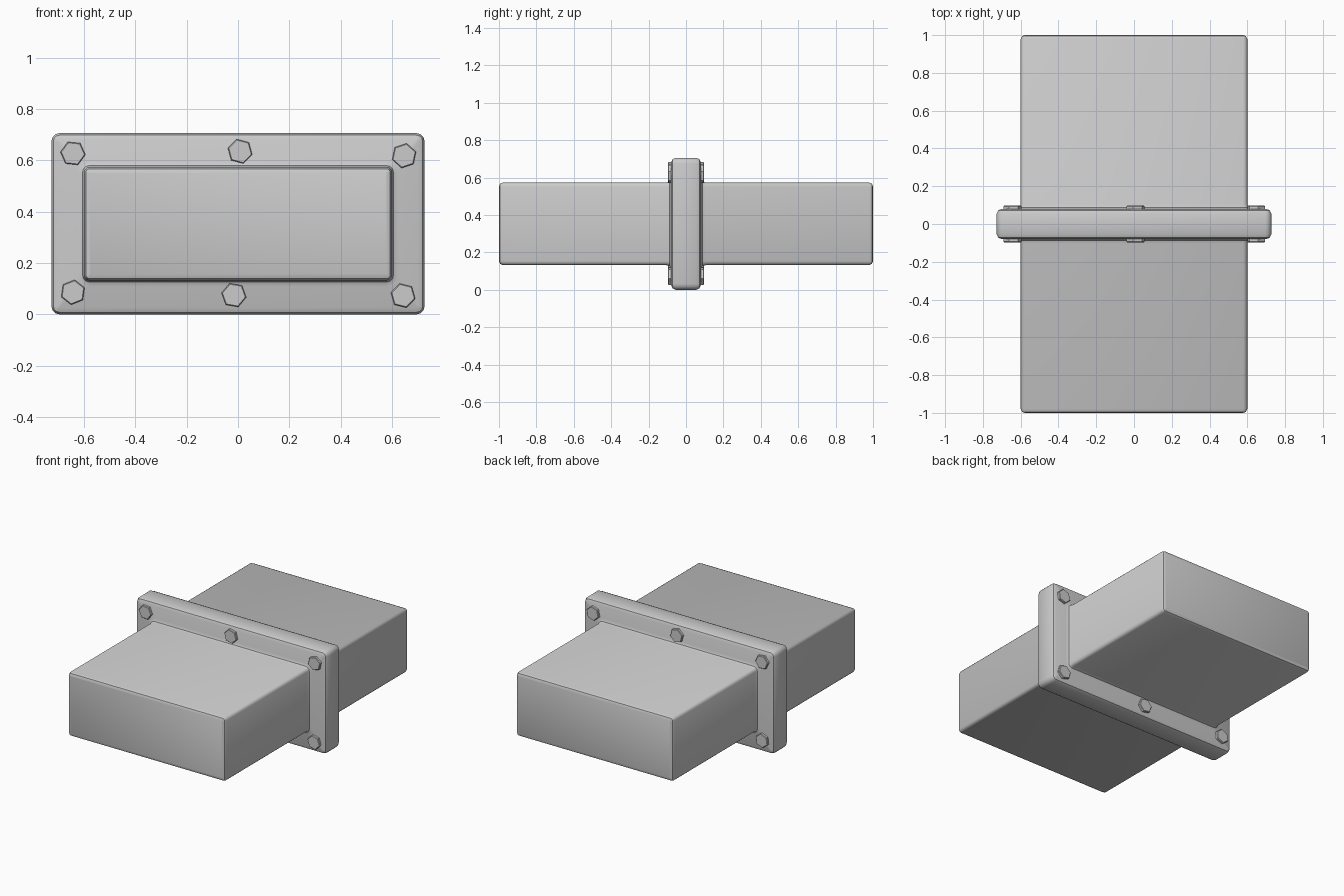
import bpy, bmesh, math

if "Cube" in bpy.data.objects:
    bpy.data.objects.remove(bpy.data.objects["Cube"])

ZC = 0.353


def finish(name, bm, angle=40):
    bmesh.ops.recalc_face_normals(bm, faces=bm.faces)
    me = bpy.data.meshes.new(name)
    bm.to_mesh(me)
    bm.free()
    ob = bpy.data.objects.new(name, me)
    bpy.context.collection.objects.link(ob)
    bpy.context.view_layer.objects.active = ob
    ob.select_set(True)
    bpy.ops.object.shade_smooth_by_angle(angle=math.radians(angle))
    ob.select_set(False)
    return ob


def ring(bm, y, hx, hz, r, segs=3):
    """Rounded rectangle in the XZ plane."""
    verts = []
    for q, (sx, sz) in enumerate(((1, 1), (-1, 1), (-1, -1), (1, -1))):
        for i in range(segs + 1):
            a = math.pi / 2 * (q + i / segs)
            verts.append(bm.verts.new((sx * (hx - r) + r * math.cos(a), y,
                                       ZC + sz * (hz - r) + r * math.sin(a))))
    return verts


# duct and flange: one loft, half outline mirrored to the other side
W, H, FW, FH = 0.6, 0.221, 0.727, 0.353
half = [(-1.0, -0.022, 0), (-0.994, -0.007, 0), (-0.978, 0, 0),
        (-0.105, 0, 0), (-0.088, 0.006, 0), (-0.08, 0.024, 0),
        (-0.08, -0.026, 1), (-0.072, -0.008, 1), (-0.054, 0, 1)]
profile = half + [(-y, d, f) for y, d, f in reversed(half)]
bm = bmesh.new()
rings = []
for y, d, f in profile:
    hx, hz, r = (FW, FH, 0.032) if f else (W, H, 0.022)
    rings.append(ring(bm, y, hx + d, hz + d, max(r + d, 0.003)))
for a, b in zip(rings, rings[1:]):
    n = len(a)
    for i in range(n):
        j = (i + 1) % n
        bm.faces.new((a[i], a[j], b[j], b[i]))
bm.faces.new(rings[0])
bm.faces.new(rings[-1])
finish("flanged_duct", bm)

# hexagonal bolt heads on both flange faces (x, z, turn in degrees)
bolts = [(-0.643, 0.627, 54), (0.008, 0.635, 45), (0.647, 0.618, 18),
         (-0.643, 0.086, 22), (-0.016, 0.075, 50), (0.643, 0.073, 46)]
for side, label in ((-1, "front"), (1, "back")):
    for k, (x, z, turn) in enumerate(bolts):
        bm = bmesh.new()
        loops = []
        for y, r in ((0.07, 0.049), (0.093, 0.049), (0.097, 0.045)):
            loops.append([bm.verts.new((x + r * math.cos(math.radians(turn + 60 * i)), side * y,
                                        z + r * math.sin(math.radians(turn + 60 * i))))
                          for i in range(6)])
        for a, b in zip(loops, loops[1:]):
            for i in range(6):
                j = (i + 1) % 6
                bm.faces.new((a[i], a[j], b[j], b[i]))
        bm.faces.new(loops[0])
        bm.faces.new(loops[-1])
        finish(f"{label}_bolt_{k + 1}", bm, 30)
